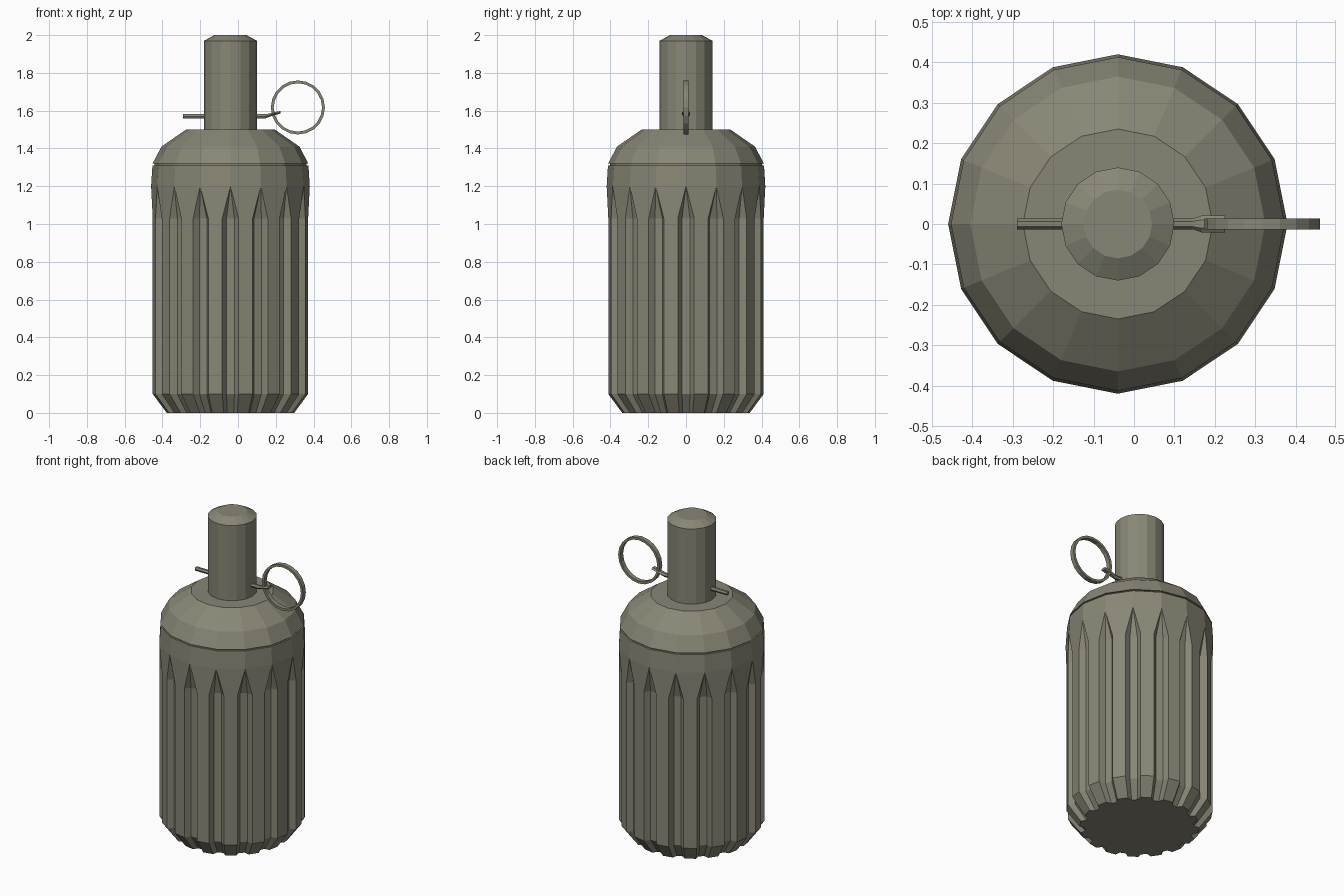
import bpy, bmesh
from math import sin, cos, pi
from mathutils import Vector

if "Cube" in bpy.data.objects:
    bpy.data.objects.remove(bpy.data.objects["Cube"])

N = 16
CX = -0.04   # body axis

mat = bpy.data.materials.new("olive_metal")
mat.diffuse_color = (0.25, 0.24, 0.18, 1)
mat.use_nodes = True
mat.node_tree.nodes["Principled BSDF"].inputs["Base Color"].default_value = mat.diffuse_color


def finish(name, bm):
    bmesh.ops.recalc_face_normals(bm, faces=bm.faces)
    mesh = bpy.data.meshes.new(name)
    bm.to_mesh(mesh)
    bm.free()
    mesh.materials.append(mat)
    ob = bpy.data.objects.new(name, mesh)
    bpy.context.collection.objects.link(ob)
    return ob


def bridge(bm, a, b):
    n = len(a)
    for i in range(n):
        j = (i + 1) % n
        bm.faces.new((a[i], a[j], b[j], b[i]))


def loft(name, rings):
    """Closed solid through a list of equal-length point rings."""
    bm = bmesh.new()
    vs = [[bm.verts.new(p) for p in ring] for ring in rings]
    for a, b in zip(vs, vs[1:]):
        bridge(bm, a, b)
    bm.faces.new(vs[0])
    bm.faces.new(vs[-1])
    return finish(name, bm)


def circle(r, z, n=N):
    return [Vector((CX + r * cos(2 * pi * k / n), r * sin(2 * pi * k / n), z)) for k in range(n)]


def lathe(name, profile):
    return loft(name, [circle(r, z) for r, z in profile])


def fluted(scale, z):
    """Outline with a flat-bottomed groove at each corner of the polygon."""
    c = circle(0.42 * scale, z)
    pts = []
    for k in range(N):
        a = 2 * pi * k / N
        r, d = 0.378 * scale, 0.055
        floor = [Vector((CX + r * cos(a + s * d), r * sin(a + s * d), z)) for s in (-1, 1)]
        pts += [c[k].lerp(c[k - 1], 0.27), *floor, c[k].lerp(c[(k + 1) % N], 0.27)]
    return pts


# fluted body with pointed groove tops
bm = bmesh.new()
base, low, high = [[bm.verts.new(p) for p in fluted(s, z)]
                   for s, z in ((0.82, 0), (1, 0.1), (1, 1.03))]
peaks, rim = [[bm.verts.new(p) for p in circle(r, z)] for r, z in ((0.42, 1.2), (0.413, 1.31))]
bridge(bm, base, low)
bridge(bm, low, high)
bridge(bm, peaks, rim)
for k in range(N):
    q = high[4 * k:4 * k + 4]
    for a, b in zip(q, q[1:]):
        bm.faces.new((a, b, peaks[k]))
    n = (k + 1) % N
    bm.faces.new((q[3], high[4 * n], peaks[n], peaks[k]))
bm.faces.new(base)
bm.faces.new(rim)
finish("fluted_body", bm)

# shoulder lid with a thin seam below it, and the neck
lathe("shoulder_lid", [(0.402, 1.305), (0.402, 1.319), (0.413, 1.319), (0.365, 1.41), (0.235, 1.5)])
lathe("neck_tube", [(0.14, 1.49), (0.14, 1.97), (0.085, 2.0)])


# safety pin: hexagonal rod flaring into a flat eye
def section(x, z, wy, wz):
    return [Vector((x, wy * cos(k * pi / 3), z + wz * sin(k * pi / 3))) for k in range(6)]


loft("pin_rod", [section(-0.29, 1.57, 0.013, 0.013), section(0.145, 1.57, 0.013, 0.013),
                 section(0.168, 1.577, 0.021, 0.010), section(0.225, 1.592, 0.021, 0.008)])

# pull ring with square section
bm = bmesh.new()
S = 20
rings = [[bm.verts.new((0.317 + r * cos(2 * pi * k / S), y, 1.617 + r * sin(2 * pi * k / S)))
          for k in range(S)]
         for r, y in ((0.143, -0.014), (0.143, 0.014), (0.128, 0.014), (0.128, -0.014))]
for i in range(4):
    bridge(bm, rings[i], rings[(i + 1) % 4])
finish("pull_ring", bm)
